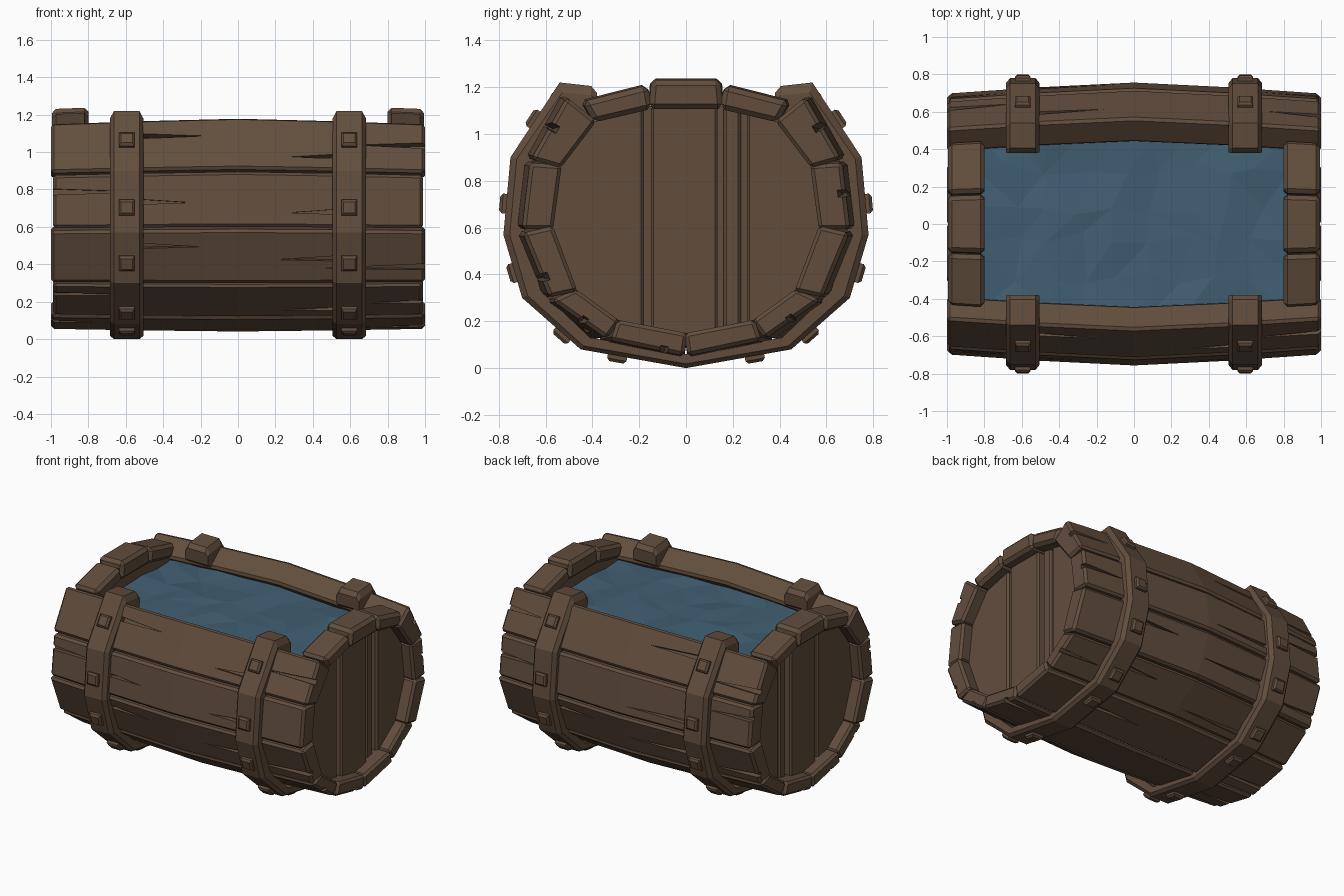
import bpy, bmesh, random
from mathutils import Vector

random.seed(4)
cube = bpy.data.objects.get("Cube")
if cube:
    bpy.data.objects.remove(cube, do_unlink=True)


def material(name, rgb):
    m = bpy.data.materials.new(name)
    m.use_nodes = True
    m.diffuse_color = (*rgb, 1)
    bsdf = next(n for n in m.node_tree.nodes if n.type == 'BSDF_PRINCIPLED')
    bsdf.inputs["Base Color"].default_value = (*rgb, 1)
    bsdf.inputs["Roughness"].default_value = 0.9
    return m


WOOD = material("brown wood", (0.122, 0.075, 0.046))
WATER = material("blue water", (0.052, 0.115, 0.17))


def finish(bm, name, mat=WOOD, bevel=0.0):
    """Bevel the sharp edges, then turn the bmesh into a flat-shaded object."""
    bmesh.ops.recalc_face_normals(bm, faces=bm.faces)
    if bevel:
        sharp = [e for e in bm.edges if e.calc_face_angle(0) > 0.6]
        bmesh.ops.bevel(bm, geom=sharp, offset=bevel, segments=1,
                        affect='EDGES', clamp_overlap=True)
    mesh = bpy.data.meshes.new(name)
    bm.to_mesh(mesh)
    bm.free()
    mesh.materials.append(mat)
    ob = bpy.data.objects.new(name, mesh)
    bpy.context.collection.objects.link(ob)
    return ob


def loft(bm, rings):
    """Closed solid through a row of equal-sized rings."""
    vs = [[bm.verts.new(p) for p in ring] for ring in rings]
    n = len(vs[0])
    for r, s in zip(vs, vs[1:]):
        for i in range(n):
            j = (i + 1) % n
            bm.faces.new((r[i], r[j], s[j], s[i]))
    bm.faces.new(vs[0])
    bm.faces.new(vs[-1])


def at(p, x):
    """Place a cross-section point (y, z) at x, following the barrel's bulge."""
    a = abs(x)
    k = 1 - 0.84 * a if a < 0.5 else 1.16 * (1 - a)
    push = max(-1, min(1, p[0] / 0.3)) * 0.045 * k
    return Vector((x, p[0] * (1 + 0.02 * k) + push, 0.4 + (p[1] - 0.4) * (1 + 0.04 * k)))


# Stave boundaries on one side of the end ring, from top to bottom (y, z)
OUTER = [Vector(p) for p in ((0.155, 1.23), (0.505, 1.165), (0.665, 0.885), (0.70, 0.585),
                             (0.58, 0.295), (0.33, 0.12), (0, 0.05))]
INNER = [Vector(p) for p in ((0.15, 1.105), (0.385, 1.05), (0.53, 0.86), (0.565, 0.6),
                             (0.465, 0.335), (0.285, 0.205), (0, 0.15))]
BLOCK_EDGE = Vector((0.45, 1.135))


def flip(p, s):
    return Vector((p[0] * s, p[1]))


def stave(name, a, b, c, d, xs, cracks=0, bevel=0.016):
    """Board with outer corners a, b and inner corners d, c, split by wedge cracks."""
    g = 0.008 / (b - a).length
    a, b = a.lerp(b, g), b.lerp(a, g)
    # Inner corners overlap the neighbours so that no light passes
    d, c = d.lerp(c, -g), c.lerp(d, -g)
    bm = bmesh.new()
    loft(bm, [[at(p, x) for p in (a, b, c, d)] for x in xs])
    ob = finish(bm, name, bevel=bevel)
    if not cracks:
        return
    bm = bmesh.new()
    starts = random.sample([-1.02, -0.6, 0.6, 1.02], cracks)
    for i, x0 in enumerate(starts):
        t = 0.22 + 0.56 * (i + random.uniform(0.2, 0.8)) / cracks
        x1 = x0 - (1 if x0 > 0 else -1) * random.uniform(0.3, 0.6)
        rings = []
        for depth in (-0.3, 0.25):
            ring = []
            for x, u in ((x0, t - 0.06), (x0, t + 0.06), (x1, t + 0.03)):
                outer, inner = a.lerp(b, u), d.lerp(c, u)
                ring.append(at(outer.lerp(inner, depth), x))
            rings.append(ring)
        loft(bm, rings)
    cutter = finish(bm, "crack_cutter")
    cutter.hide_render = True
    mod = ob.modifiers.new("cracks", 'BOOLEAN')
    mod.operation = 'DIFFERENCE'
    mod.solver = 'EXACT'
    mod.object = cutter
    graph = bpy.context.evaluated_depsgraph_get()
    cut = bpy.data.meshes.new_from_object(ob.evaluated_get(graph))
    ob.modifiers.clear()
    ob.data = cut
    bpy.data.objects.remove(cutter, do_unlink=True)


# Long side staves, five on each side
for s, side in ((1, "back"), (-1, "front")):
    for i in range(1, 6):
        end = 1.0 if i % 2 else 0.99
        stave(f"{side}_stave_{i}",
              flip(OUTER[i], s), flip(OUTER[i + 1], s),
              flip(INNER[i + 1], s), flip(INNER[i], s),
              (-end, -0.5, 0, 0.5, end), 3 if i < 5 else 2)

# Short top blocks closing both end rings
for e, end in ((1, "left"), (-1, "right")):
    xs = (0.8 * e, 0.995 * e)
    stave(f"{end}_top_block", flip(OUTER[0], -1), OUTER[0],
          INNER[0], flip(INNER[0], -1), xs, bevel=0.022)
    for s, side in ((1, "back"), (-1, "front")):
        upper = OUTER[0] - Vector((0, 0.02))
        stave(f"{end}_{side}_top_block", flip(upper, s), flip(BLOCK_EDGE, s),
              flip(INNER[1], s), flip(INNER[0], s), xs, bevel=0.022)

# Round heads: a backing disc and four planks at each end
HEAD = INNER + [flip(p, -1) for p in INNER[-2::-1]]


def head_piece(name, x0, x1, lo, hi, bevel):
    bm = bmesh.new()
    loft(bm, [[(x, p.x * 1.03, 0.63 + (p.y - 0.63) * 1.03) for p in HEAD] for x in (x0, x1)])
    for y, n in ((lo, -1), (hi, 1)):
        geom = bm.verts[:] + bm.edges[:] + bm.faces[:]
        bmesh.ops.bisect_plane(bm, geom=geom, plane_co=(0, y, 0),
                               plane_no=(0, n, 0), clear_outer=True)
        rim = [ed for ed in bm.edges if ed.is_boundary]
        if rim:
            bmesh.ops.holes_fill(bm, edges=rim)
    finish(bm, name, bevel=bevel)


for e, end in ((1, "left"), (-1, "right")):
    head_piece(f"{end}_head_backing", 0.82 * e, 0.87 * e, -0.8, 0.8, 0)
    planks = ((-0.8, -0.18, 0.91), (-0.15, 0.135, 0.92), (0.16, 0.235, 0.9), (0.26, 0.8, 0.91))
    for i, (lo, hi, x) in enumerate(planks):
        head_piece(f"{end}_head_plank_{i + 1}", 0.85 * e, x * e, lo, hi, 0.012)

# Hoops hooked over the open edge, with a chamfered section
HOOP_OUT = [Vector(p) for p in ((0.38, 1.175), (0.405, 1.205), (0.54, 1.22), (0.75, 0.9),
                                (0.78, 0.57), (0.70, 0.3), (0.45, 0.08), (0, 0))]
HOOP_IN = [Vector(p) for p in ((0.385, 1.09), (0.41, 1.07), (0.5, 1.08), (0.66, 0.88),
                               (0.69, 0.57), (0.62, 0.33), (0.41, 0.13), (0, 0.06))]
SECTION = ((-0.09, 1), (-0.09, 0.3), (-0.068, 0), (0.068, 0), (0.09, 0.3), (0.09, 1))


def both(half):
    return half + [flip(p, -1) for p in half[-2::-1]]


for cx, end in ((0.595, "left"), (-0.595, "right")):
    bm = bmesh.new()
    rings = []
    for o, i in zip(both(HOOP_OUT), both(HOOP_IN)):
        rings.append([(cx + dx, *o.lerp(i, f)) for dx, f in SECTION])
    loft(bm, rings)
    finish(bm, f"{end}_hoop")

    # Square bolt heads along the hoop
    bm = bmesh.new()
    for s in (1, -1):
        for k, t in enumerate((0.5, 0.6, 0.6, 0.7, 0.35)):
            a, b = flip(HOOP_OUT[k + 2], s), flip(HOOP_OUT[k + 3], s)
            tan = (b - a).normalized()
            nor = Vector((-tan.y, tan.x)) * s
            rings = []
            for h, r in ((-0.01, 0.042), (0.016, 0.042), (0.028, 0.03)):
                c = a.lerp(b, t) + nor * h
                rings.append([(cx + u * r, *(c + tan * v * r))
                              for u, v in ((-1, -1), (1, -1), (1, 1), (-1, 1))])
            loft(bm, rings)
    finish(bm, f"{end}_hoop_bolts")

# Faceted water surface
bm = bmesh.new()
bmesh.ops.create_grid(bm, x_segments=9, y_segments=5, size=1)
for v in bm.verts:
    inside = abs(v.co.x) < 0.99 and abs(v.co.y) < 0.99
    j = 0.06 if inside else 0
    v.co = (v.co.x * 0.83 + random.uniform(-j, j), v.co.y * 0.47 + random.uniform(-j, j),
            1.04 + random.uniform(-0.014, 0.014))
bmesh.ops.triangulate(bm, faces=bm.faces[:])
water = finish(bm, "water", WATER)
if water.data.polygons[0].normal.z < 0:
    water.data.flip_normals()
